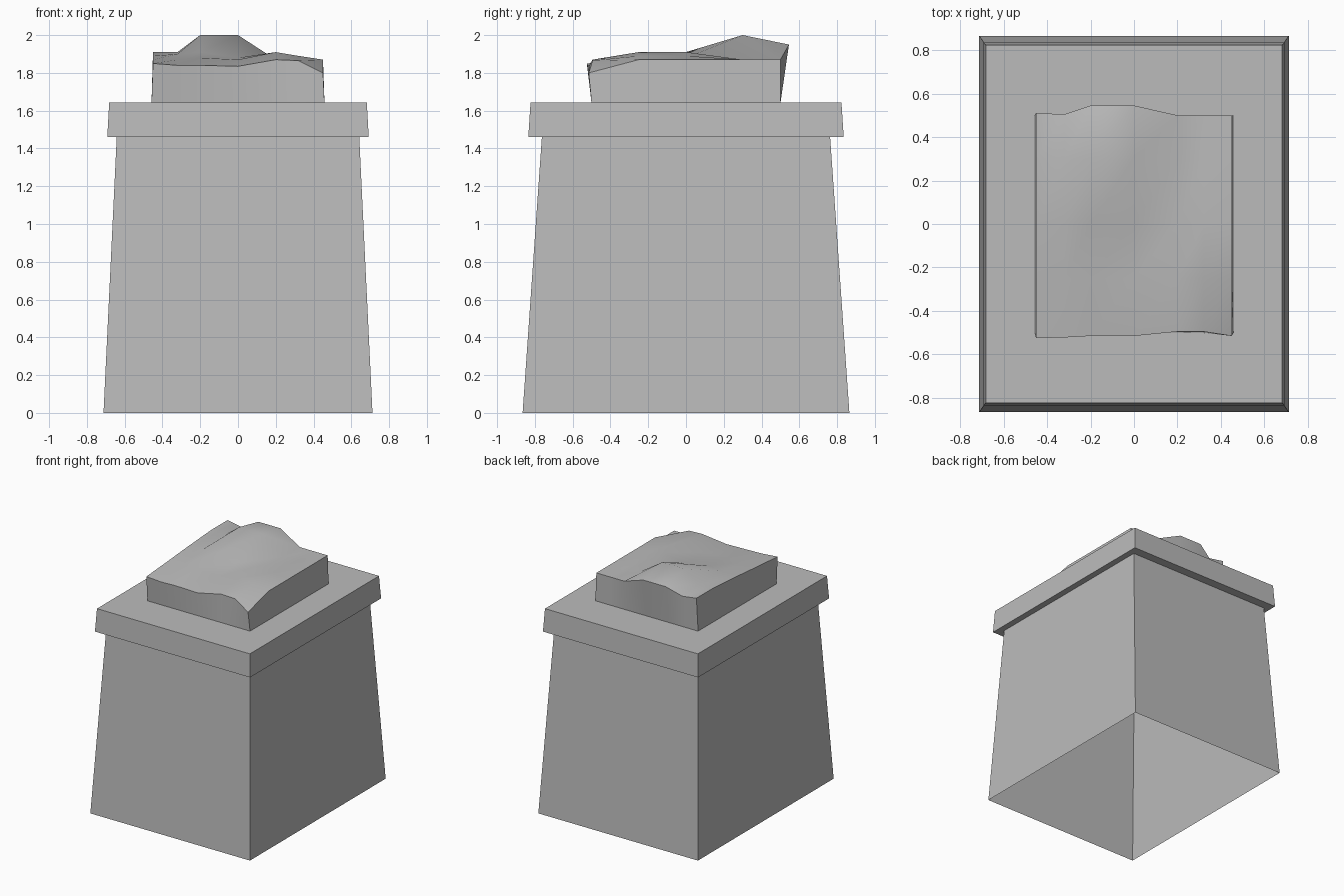
import bpy
import bmesh
import math

cube = bpy.data.objects.get("Cube")
if cube:
    bpy.data.objects.remove(cube, do_unlink=True)

GREY = (0.5, 0.5, 0.5, 1.0)
stone = bpy.data.materials.new("grey stone")
stone.use_nodes = True
stone.diffuse_color = GREY
stone.node_tree.nodes["Principled BSDF"].inputs["Base Color"].default_value = GREY


def finish(name, bm, angle=None):
    """Turn a bmesh into a stone object, optionally smooth shaded."""
    mesh = bpy.data.meshes.new(name)
    bm.to_mesh(mesh)
    bm.free()
    obj = bpy.data.objects.new(name, mesh)
    bpy.context.collection.objects.link(obj)
    mesh.materials.append(stone)
    if angle:
        bpy.ops.object.select_all(action="DESELECT")
        obj.select_set(True)
        bpy.context.view_layer.objects.active = obj
        bpy.ops.object.shade_smooth_by_angle(angle=math.radians(angle))
    return obj


def stacked_rings(name, levels, cap_top):
    """Join rectangular rings (half width, half depth, height) with side faces."""
    bm = bmesh.new()
    rings = [[bm.verts.new((sx * w, sy * d, z))
              for sx, sy in ((-1, -1), (1, -1), (1, 1), (-1, 1))]
             for w, d, z in levels]
    for low, high in zip(rings, rings[1:]):
        for i in range(4):
            j = (i + 1) % 4
            bm.faces.new((low[i], low[j], high[j], high[i]))
    if cap_top:
        bm.faces.new(rings[-1])
    return finish(name, bm)


# Tapered pedestal, open underneath
stacked_rings("pedestal", [(0.712, 0.865, 0), (0.642, 0.763, 1.46)], False)

# Overhanging slab with its underside ledge
stacked_rings("slab", [(0.642, 0.763, 1.46), (0.692, 0.835, 1.46),
                       (0.682, 0.823, 1.643)], True)

# Rough stone: columns run left to right, rows run front to back
columns = (-0.45, -0.32, -0.2, 0, 0.2, 0.32, 0.45)
front_y = (-0.525, -0.522, -0.515, -0.515, -0.495, -0.495, -0.515)
back_y = (0.51, 0.505, 0.545, 0.545, 0.5, 0.5, 0.5)
rows = (front_y, (-0.25,) * 7, (0,) * 7, (0.3,) * 7, back_y)
heights = (
    (1.85, 1.84, 1.84, 1.835, 1.87, 1.865, 1.80),
    (1.87, 1.87, 1.88, 1.87, 1.91, 1.89, 1.87),
    (1.89, 1.90, 1.91, 1.88, 1.91, 1.89, 1.87),
    (1.91, 1.91, 2.0, 2.0, 1.87, 1.87, 1.87),
    (1.91, 1.89, 1.95, 1.95, 1.87, 1.87, 1.87),
)
bm = bmesh.new()
grid = [[bm.verts.new((x, y, z)) for x, y, z in zip(columns, ys, zs)]
        for ys, zs in zip(rows, heights)]
for near, far in zip(grid, grid[1:]):
    for i in range(len(columns) - 1):
        bm.faces.new((near[i], near[i + 1], far[i + 1], far[i]))

# Walls drop from the rough outline to a neat rectangle on the slab
outline = (grid[0] + [row[-1] for row in grid[1:-1]]
           + grid[-1][::-1] + [row[0] for row in grid[-2:0:-1]])
foot = []
for v in outline:
    x, y = v.co.x, v.co.y
    if abs(x) > 0.4:
        x = math.copysign(0.458, x)
    if abs(y) > 0.4:
        y = math.copysign(0.5, y)
    foot.append(bm.verts.new((x, y, 1.64)))
for i, v in enumerate(outline):
    j = (i + 1) % len(outline)
    bm.faces.new((foot[i], foot[j], outline[j], v))
bmesh.ops.recalc_face_normals(bm, faces=bm.faces)
finish("rough_stone", bm, 40)
